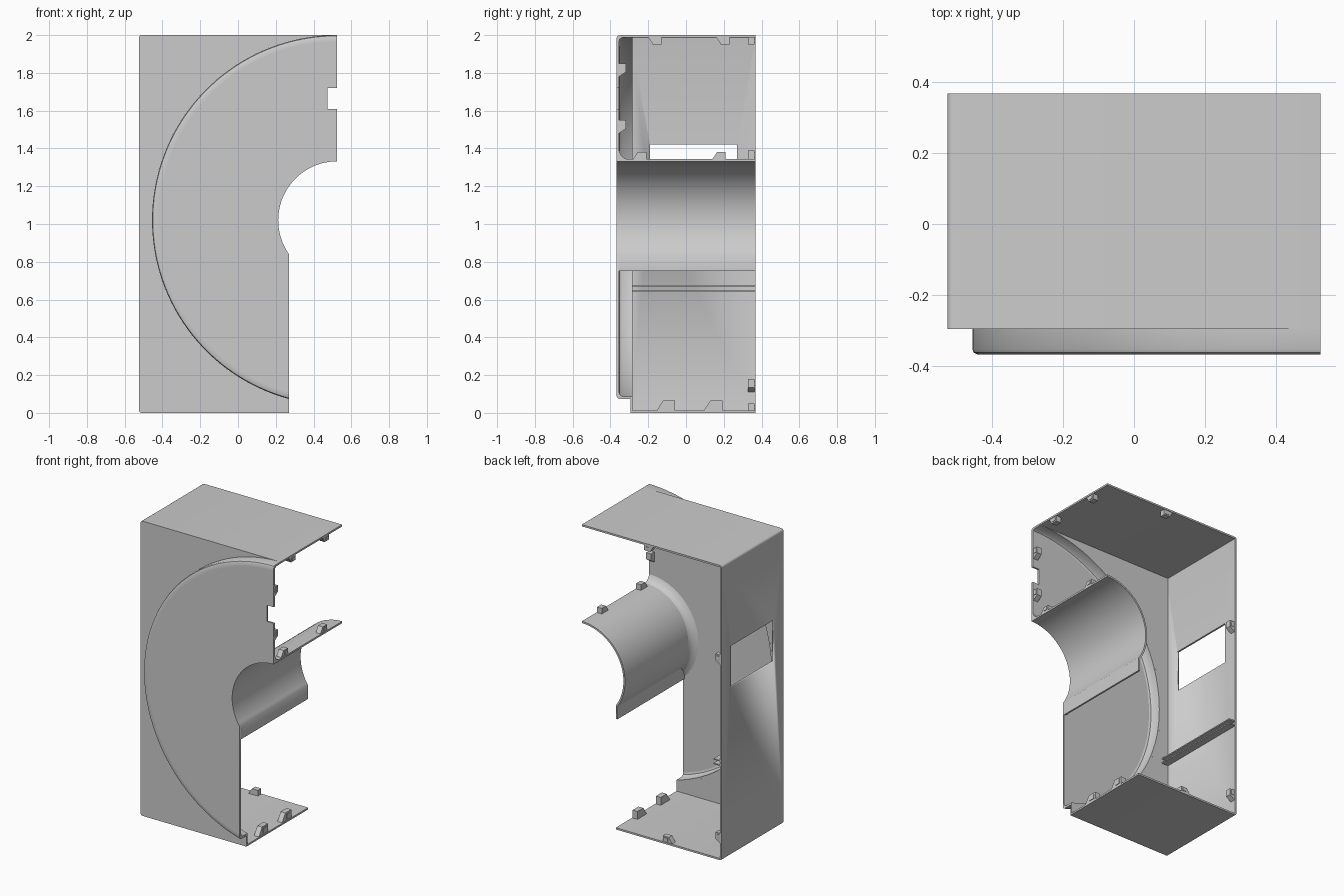
import bpy, bmesh
from math import pi, sin, cos, acos, asin
from mathutils import Matrix, Vector

cube = bpy.data.objects.get("Cube")
if cube:
    bpy.data.objects.remove(cube, do_unlink=True)

L, R, CUT, TOP = -0.525, 0.525, 0.27, 2.0      # outer limits; CUT is the lower right edge
FRONT, STEP, BACK, T = -0.367, -0.295, 0.367, 0.012
CX, CZ = R, 1.02                               # common centre of the disc and tube
DISC, FACE, TUBE = 0.98, 0.945, 0.312


def end_angle(r):
    """Angle at which a circle of radius r meets the lower right edge."""
    return pi + acos((CX - CUT) / r)


def arc(r, a0, a1, n, cx=CX, cz=CZ):
    return [(cx + r * cos(a0 + (a1 - a0) * i / n), cz + r * sin(a0 + (a1 - a0) * i / n))
            for i in range(n + 1)]


def finish(name, bm):
    bmesh.ops.recalc_face_normals(bm, faces=bm.faces)
    mesh = bpy.data.meshes.new(name)
    bm.to_mesh(mesh)
    bm.free()
    ob = bpy.data.objects.new(name, mesh)
    bpy.context.collection.objects.link(ob)
    bpy.ops.object.select_all(action='DESELECT')
    ob.select_set(True)
    bpy.context.view_layer.objects.active = ob
    bpy.ops.object.shade_smooth_by_angle(angle=0.6)
    return ob


def add_prism(bm, outline, d0, d1, place=None):
    """Extrude an (x, z) outline along y from d0 to d1."""
    rings = [[bm.verts.new((x, d, z)) for x, z in outline] for d in (d0, d1)]
    n = len(outline)
    for i in range(n):
        j = (i + 1) % n
        bm.faces.new((rings[0][i], rings[0][j], rings[1][j], rings[1][i]))
    bm.faces.new(rings[0])
    bm.faces.new(rings[1])
    if place:
        bmesh.ops.transform(bm, matrix=place, verts=rings[0] + rings[1])


def prism(name, outline, d0, d1):
    bm = bmesh.new()
    add_prism(bm, outline, d0, d1)
    return finish(name, bm)


def sweep(name, section, n):
    """Turn an (r, y) section around the disc centre from the top to the cut edge."""
    bm = bmesh.new()
    rings = []
    for i in range(n + 1):
        ring = []
        for r, y in section:
            a = pi / 2 + (end_angle(r) - pi / 2) * i / n
            ring.append(bm.verts.new((CX + r * cos(a), y, CZ + r * sin(a))))
        rings.append(ring)
    m = len(section)
    for a, b in zip(rings, rings[1:]):
        for i in range(m):
            j = (i + 1) % m
            bm.faces.new((a[i], a[j], b[j], b[i]))
    bm.faces.new(rings[0])
    bm.faces.new(rings[-1])
    return finish(name, bm)


def box(x0, x1, z0, z1):
    return [(x0, z0), (x1, z0), (x1, z1), (x0, z1)]


# Outer wall: top, left side and bottom in one bent sheet
def bent(inset, rad):
    x, z0, z1 = L + inset, inset, TOP - inset
    return ([(R, z1)] + arc(rad, pi / 2, pi, 4, x + rad, z1 - rad)
            + arc(rad, pi, 1.5 * pi, 4, x + rad, z0 + rad) + [(CUT, z0)])


outer_wall = prism("outer_wall", bent(0, 0.016) + bent(T, 0.004)[::-1], STEP, BACK)

# Window through the side wall
cutter = prism("window_cutter", box(L - 0.1, L + 0.1, 1.14, 1.42), -0.19, 0.27)
cutter.hide_render = True
cut = outer_wall.modifiers.new("window", 'BOOLEAN')
cut.object = cutter
cut.solver = 'EXACT'
bpy.context.view_layer.objects.active = outer_wall
bpy.ops.object.modifier_apply(modifier=cut.name)
bpy.data.objects.remove(cutter, do_unlink=True)

# Recessed front panel outside the disc
top_in = TOP - T
start = pi - asin((top_in - CZ) / DISC)
prism("front_panel",
      [(L + T, top_in), (L + T, T), (CUT, T)] + arc(DISC, end_angle(DISC), start, 64),
      STEP, STEP + T)

# Raised disc with a notch in its straight edge
prism("disc_face",
      arc(FACE, pi / 2, end_angle(FACE), 64) + arc(TUBE, end_angle(TUBE), pi / 2, 32)
      + [(R, 1.61), (0.475, 1.61), (0.475, 1.72), (R, 1.72)],
      FRONT, FRONT + T)
sweep("disc_rim", [(DISC, STEP + T), (DISC, -0.352), (0.976, -0.362), (0.966, FRONT),
                   (FACE, FRONT), (FACE, FRONT + T), (0.958, -0.351),
                   (0.966, -0.34), (0.968, STEP + T)], 64)

# Half tube with a short straight lip below it
RO = TUBE + T
prism("tube",
      arc(TUBE, pi / 2, end_angle(TUBE), 32) + [(CUT, 0.75), (CUT - T, 0.75)]
      + arc(RO, end_angle(RO) - 0.05, pi / 2, 32),
      FRONT, BACK)
sweep("tube_fillet", [(RO - 0.004, -0.3), (RO + 0.004, -0.325), (RO + 0.018, -0.343),
                      (RO + 0.045, -0.355), (RO - 0.004, -0.358)], 32)

# Pair of ribs along the inside of the side wall
for name, z in (("lower_rib", 0.64), ("upper_rib", 0.67)):
    prism(name, box(L + T, L + 0.06, z, z + 0.008), STEP + T, BACK)


# Snap clips: u runs along the edge, v points off the wall, w points in from the edge
def clip(name, at, u, v, w, size=1.0):
    u, v, w = Vector(u), Vector(v), Vector(w)
    place = Matrix.Translation(at) @ Matrix((u, w, v)).transposed().to_4x4()
    bm = bmesh.new()
    s = size
    body = [(-0.04 * s, 0), (-0.015 * s, 0.038 * s), (0.03 * s, 0.038 * s), (0.03 * s, 0)]
    add_prism(bm, body, 0.004, 0.04, place)
    add_prism(bm, box(-0.008 * s, 0.02 * s, 0.01, 0.03 * s), 0.0, 0.01, place)
    finish(name, bm)


X, Y, Z = Vector((1, 0, 0)), Vector((0, 1, 0)), Vector((0, 0, 1))
for i, y in enumerate((-0.16, 0.2)):
    clip(f"top_side_clip_{i}", (R, y, top_in), Y, -Z, -X)
for i, y in enumerate((-0.24, 0.18)):
    clip(f"tube_clip_{i}", (R, y, CZ + RO), Y, Z, -X)
for i, y in enumerate((-0.1, 0.15)):
    clip(f"bottom_side_clip_{i}", (CUT, y, T), Y, Z, -X, 1.4)
for i, z in enumerate((1.52, 1.82)):
    clip(f"front_edge_clip_{i}", (R, FRONT + T, z), Z, Y, -X)
for i, z in enumerate((0.15, 1.36)):
    clip(f"side_back_clip_{i}", (L + T, BACK, z), Z, X, -Y)
clip("top_back_clip", (0.03, BACK, top_in), X, -Z, -Y)
clip("bottom_back_clip", (-0.11, BACK, T), X, Z, -Y)
